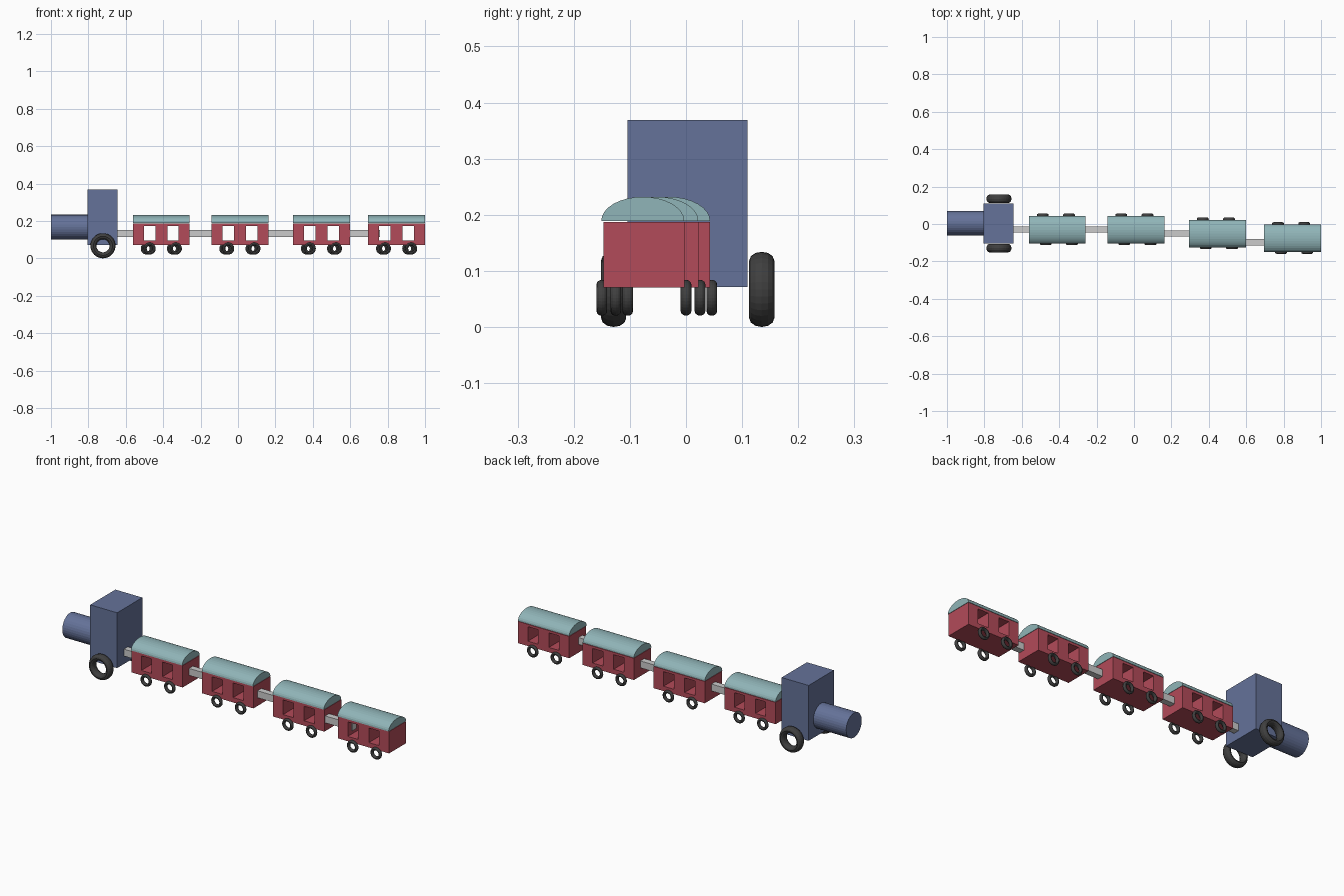
import bpy, bmesh
from math import pi, sin, cos
from mathutils import Matrix, Vector

if "Cube" in bpy.data.objects:
    bpy.data.objects.remove(bpy.data.objects["Cube"])


def material(name, rgb):
    m = bpy.data.materials.new(name)
    m.diffuse_color = (*rgb, 1)
    m.use_nodes = True
    m.node_tree.nodes["Principled BSDF"].inputs["Base Color"].default_value = m.diffuse_color
    return m


BLUE = material("blue", (0.13, 0.17, 0.32))
RED = material("red", (0.45, 0.07, 0.10))
TEAL = material("teal", (0.28, 0.46, 0.48))
DARK = material("dark_rubber", (0.05, 0.05, 0.05))


def finish(name, bm, loc, mat=None):
    bmesh.ops.recalc_face_normals(bm, faces=bm.faces)
    me = bpy.data.meshes.new(name)
    bm.to_mesh(me)
    bm.free()
    if mat:
        me.materials.append(mat)
    ob = bpy.data.objects.new(name, me)
    ob.location = loc
    bpy.context.collection.objects.link(ob)
    return ob


def box(name, loc, size, mat=None):
    bm = bmesh.new()
    bmesh.ops.create_cube(bm, size=1)
    bmesh.ops.scale(bm, vec=size, verts=bm.verts)
    return finish(name, bm, loc, mat)


def extrude(bm, vec):
    r = bmesh.ops.extrude_face_region(bm, geom=bm.faces[:])
    verts = [g for g in r["geom"] if isinstance(g, bmesh.types.BMVert)]
    bmesh.ops.translate(bm, vec=vec, verts=verts)


def wheel(name, loc, outer, hole, half_width):
    # tyre ring: elliptical section swept round the y axis
    bm = bmesh.new()
    mid, rad, n = (outer + hole) / 2, (outer - hole) / 2, 12
    ring = [bm.verts.new((mid + rad * cos(2 * pi * i / n), half_width * sin(2 * pi * i / n), 0))
            for i in range(n)]
    edges = [bm.edges.new((ring[i], ring[(i + 1) % n])) for i in range(n)]
    bmesh.ops.spin(bm, geom=ring + edges, cent=(0, 0, 0), axis=(0, 1, 0),
                   angle=2 * pi, steps=32, use_merge=True)
    bmesh.ops.remove_doubles(bm, verts=bm.verts, dist=1e-5)
    finish(name, bm, loc, DARK)


def car_body(name, loc):
    # side wall with two window openings, extruded across the full width
    bm = bmesh.new()
    xs = [-0.152, -0.093, -0.032, 0.032, 0.093, 0.152]
    zs = [0.070, 0.096, 0.174, 0.187]
    v = [[bm.verts.new((x, -0.072, z)) for x in xs] for z in zs]
    for j in range(3):
        for i in range(5):
            if j == 1 and i in (1, 3):
                continue
            bm.faces.new((v[j][i], v[j][i + 1], v[j + 1][i + 1], v[j + 1][i]))
    extrude(bm, (0, 0.144, 0))
    finish(name, bm, loc, RED)


def car_roof(name, loc):
    # shallow half barrel
    bm = bmesh.new()
    n = 16
    bm.faces.new([bm.verts.new((-0.152, 0.074 * cos(pi * i / n), 0.189 + 0.043 * sin(pi * i / n)))
                  for i in range(n + 1)])
    extrude(bm, (0.304, 0, 0))
    finish(name, bm, loc, TEAL)


# locomotive
box("cab", (-0.725, 0.003, 0.22), (0.16, 0.214, 0.297), BLUE)
bm = bmesh.new()
bmesh.ops.create_cone(bm, cap_ends=True, segments=32, radius1=0.066, radius2=0.066,
                      depth=0.21, matrix=Matrix.Rotation(pi / 2, 4, "Y"))
finish("boiler", bm, (-0.895, 0.004, 0.167), BLUE)
for side, y in (("left", 0.135), ("right", -0.129)):
    wheel(f"drive_wheel_{side}", (-0.722, y, 0.067), 0.067, 0.035, 0.0225)

# carriages
cars = [(-0.41, -0.029), (0.01, -0.029), (0.446, -0.050), (0.848, -0.075)]
for k, (x, y) in enumerate(cars, 1):
    car_body(f"carriage_body_{k}", (x, y, 0))
    car_roof(f"carriage_roof_{k}", (x, y - 0.002, 0))
    for s in (-1, 1):
        for e in (-1, 1):
            wheel(f"carriage_wheel_{k}", (x + e * 0.07 - s * 0.008, y + s * 0.075, 0.052),
                  0.032, 0.016, 0.0095)

# couplings
for k, (x, y) in enumerate([(-0.607, -0.03), (-0.201, -0.03), (0.228, -0.05), (0.66, -0.098)], 1):
    box(f"coupling_{k}", (x, y, 0.133), (0.2, 0.033, 0.037))
